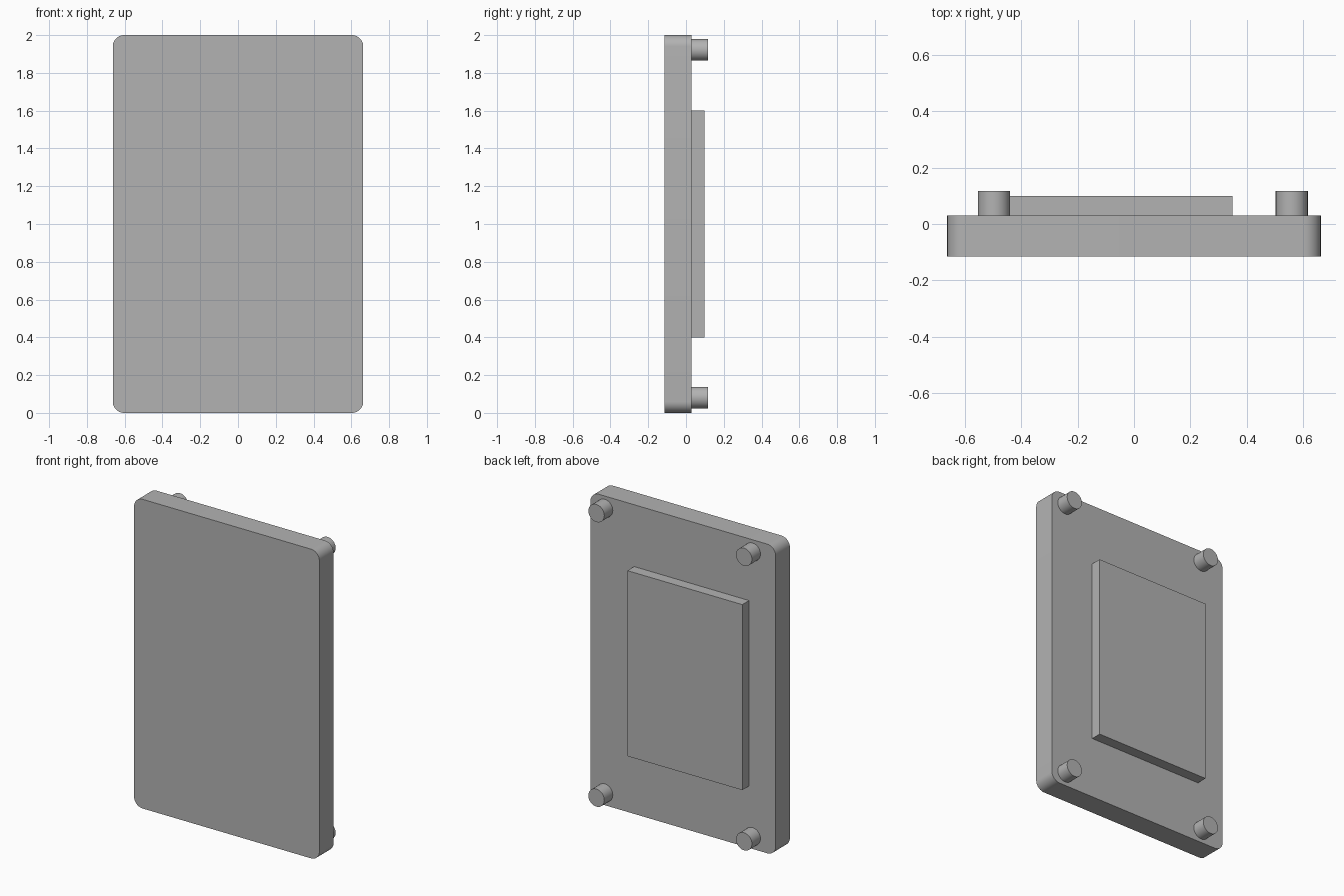
import bpy
import bmesh
from math import radians

default = bpy.data.objects.get("Cube")
if default:
    bpy.data.objects.remove(default, do_unlink=True)

grey = bpy.data.materials.new("plain_grey")
grey.use_nodes = True
COLOUR = (0.45, 0.45, 0.45, 1)
grey.diffuse_color = COLOUR
grey.node_tree.nodes["Principled BSDF"].inputs["Base Color"].default_value = COLOUR

FACE_Y = 0.03  # rear face of the panel


def finish(obj, name):
    obj.name = name
    obj.data.materials.append(grey)
    return obj


def box(name, x, y, z):
    """Box spanning the given (low, high) ranges."""
    spans = (x, y, z)
    bpy.ops.mesh.primitive_cube_add(size=1)
    obj = finish(bpy.context.object, name)
    for v in obj.data.vertices:
        v.co = [lo if c < 0 else hi for c, (lo, hi) in zip(v.co, spans)]
    return obj


def smooth(obj):
    bpy.ops.object.select_all(action="DESELECT")
    obj.select_set(True)
    bpy.context.view_layer.objects.active = obj
    bpy.ops.object.shade_smooth_by_angle(angle=radians(30))


# Main panel, with its four depth-wise edges rounded
panel = box("panel", (-0.663, 0.663), (-0.115, FACE_Y), (0, 2))
bm = bmesh.new()
bm.from_mesh(panel.data)
corners = [e for e in bm.edges if abs(e.verts[0].co.y - e.verts[1].co.y) > 0.01]
bmesh.ops.bevel(bm, geom=corners, offset=0.06, segments=10, profile=0.5, affect="EDGES")
bm.to_mesh(panel.data)
bm.free()
smooth(panel)

# Raised rectangular pad on the rear
box("rear_pad", (-0.472, 0.35), (FACE_Y, 0.099), (0.4, 1.6))

# Four round pegs on the rear
PEG_END = 0.117
for side, x in (("right", -0.497), ("left", 0.56)):
    for level, z in (("lower", 0.081), ("upper", 1.922)):
        bpy.ops.mesh.primitive_cylinder_add(
            vertices=48, radius=0.057, depth=PEG_END - FACE_Y,
            location=(x, (FACE_Y + PEG_END) / 2, z), rotation=(radians(90), 0, 0))
        smooth(finish(bpy.context.object, f"{level}_{side}_peg"))
